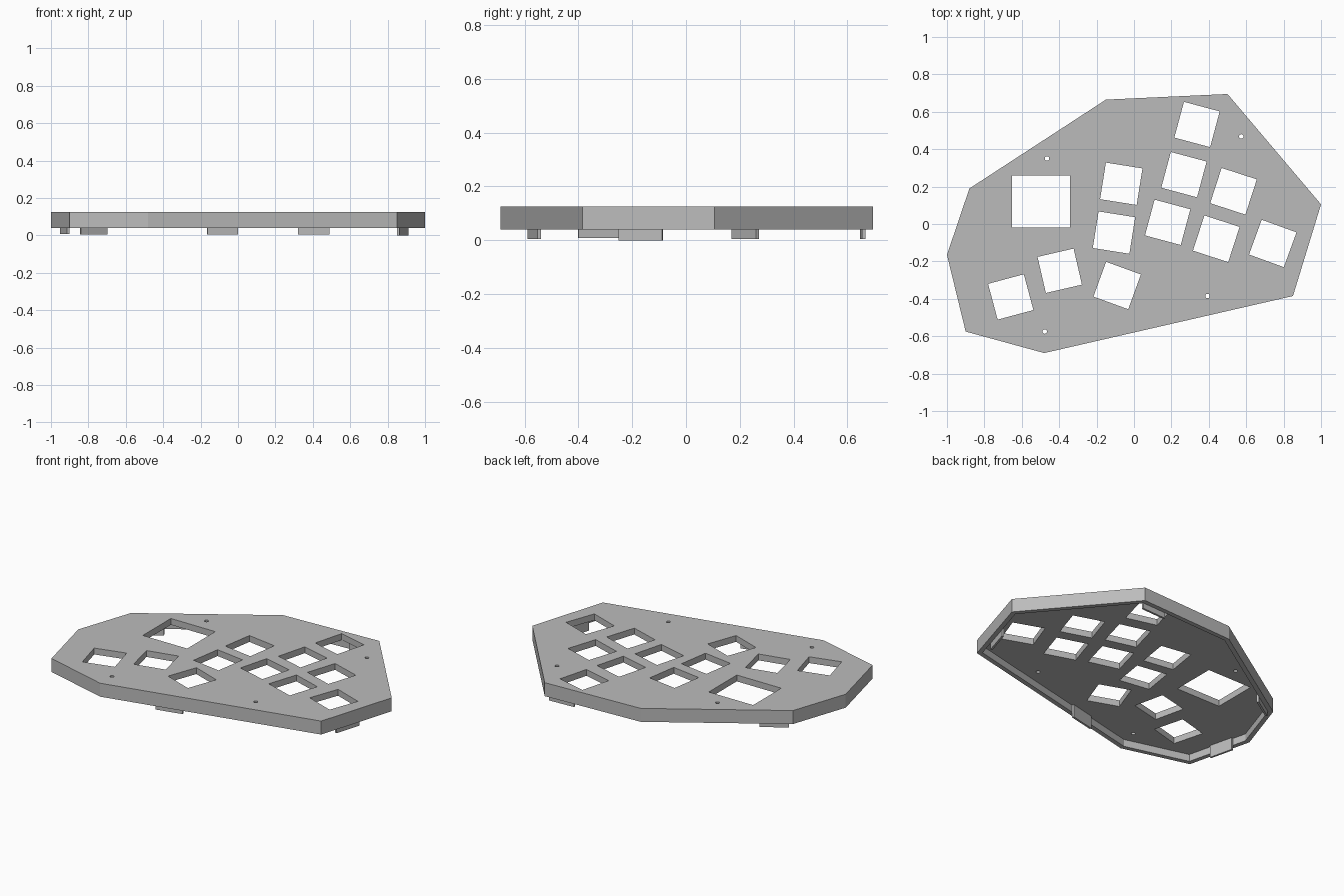
import bpy, bmesh, math
from mathutils import Vector, Matrix

cube = bpy.data.objects.get("Cube")
if cube:
    bpy.data.objects.remove(cube)

grey = bpy.data.materials.new("plain_grey")
grey.use_nodes = True
COLOUR = (0.5, 0.5, 0.5, 1)
grey.diffuse_color = COLOUR
grey.node_tree.nodes["Principled BSDF"].inputs["Base Color"].default_value = COLOUR

BASE, CEILING, TOP = 0.04, 0.085, 0.125
WALL = 0.028

# Outline, counter-clockwise
outline = [Vector(p) for p in [
    (-0.48, -0.69), (0.85, -0.385), (1.0, 0.105), (0.50, 0.695),
    (-0.15, 0.665), (-0.88, 0.19), (-1.0, -0.165), (-0.90, -0.575)]]


def add_prism(bm, points, z0, z1):
    low = [bm.verts.new((p[0], p[1], z0)) for p in points]
    high = [bm.verts.new((p[0], p[1], z1)) for p in points]
    bm.faces.new(low[::-1])
    bm.faces.new(high)
    n = len(points)
    for i in range(n):
        j = (i + 1) % n
        bm.faces.new((low[i], low[j], high[j], high[i]))


def make_object(name, bm):
    mesh = bpy.data.meshes.new(name)
    bm.to_mesh(mesh)
    bm.free()
    mesh.materials.append(grey)
    obj = bpy.data.objects.new(name, mesh)
    bpy.context.collection.objects.link(obj)
    return obj


def rectangle(x, y, w, h, angle=0):
    turn = Matrix.Rotation(math.radians(angle), 2)
    corners = [(-w, -h), (w, -h), (w, h), (-w, h)]
    return [Vector((x, y)) + turn @ (Vector(c) / 2) for c in corners]


def inset(points, d):
    """Move every edge inwards by d and intersect neighbours."""
    result = []
    for i, p in enumerate(points):
        a = (p - points[i - 1]).normalized()
        b = (points[(i + 1) % len(points)] - p).normalized()
        na, nb = Vector((-a.y, a.x)), Vector((-b.y, b.x))
        result.append(p + (na + nb) * d / (1 + na.dot(nb)))
    return result


# Shell, hollow from below
bm = bmesh.new()
add_prism(bm, outline, BASE, TOP)
shell = make_object("case_shell", bm)

bm = bmesh.new()
add_prism(bm, inset(outline, WALL), BASE - 0.1, CEILING)
cavity = make_object("cavity_cutter", bm)

# Key openings (x, y, angle), the large window and the screw holes
keys = [(0.337, 0.532, -15), (0.267, 0.264, -15), (0.18, 0.009, -15),
        (0.532, 0.175, -18), (0.44, -0.079, -18), (0.742, -0.104, -20),
        (-0.068, 0.215, -9), (-0.107, -0.046, -9), (-0.09, -0.329, -20),
        (-0.397, -0.25, 13), (-0.659, -0.39, 15)]
screws = [(-0.465, 0.35), (0.573, 0.468), (0.393, -0.385), (-0.477, -0.575)]
bm = bmesh.new()
for x, y, angle in keys:
    add_prism(bm, rectangle(x, y, 0.198, 0.198, angle), 0, 0.2)
add_prism(bm, rectangle(-0.496, 0.12, 0.31, 0.28), 0, 0.2)
for x, y in screws:
    ring = [(x + 0.012 * math.cos(k * math.tau / 16),
             y + 0.012 * math.sin(k * math.tau / 16)) for k in range(16)]
    add_prism(bm, ring, 0, 0.2)
holes = make_object("hole_cutter", bm)

for cutter in (cavity, holes):
    cutter.hide_render = True
    mod = shell.modifiers.new(cutter.name, 'BOOLEAN')
    mod.operation = 'DIFFERENCE'
    mod.solver = 'EXACT'
    mod.object = cutter
bpy.context.view_layer.objects.active = shell
for mod in list(shell.modifiers):
    bpy.ops.object.modifier_apply(modifier=mod.name)
for cutter in (cavity, holes):
    bpy.data.objects.remove(cutter)

# Clips standing along the inside of the wall: edge index, centre, bottom
clips = [("front_clip", 0, (-0.082, -0.57), 0.005),
         ("left_clip", 1, (0.88, -0.168), 0.0),
         ("back_clip", 3, (0.405, 0.66), 0.005),
         ("back_right_clip", 4, (-0.775, 0.225), 0.005),
         ("right_clip", 6, (-0.925, -0.325), 0.008)]
for name, i, centre, bottom in clips:
    start = outline[i]
    along = (outline[(i + 1) % len(outline)] - start).normalized()
    inward = Vector((-along.y, along.x))
    mid = start + along * (Vector(centre) - start).dot(along) + inward * (WALL + 0.006)
    angle = math.degrees(math.atan2(along.y, along.x))
    bm = bmesh.new()
    length = 0.155 if name == "right_clip" else 0.168
    add_prism(bm, rectangle(mid.x, mid.y, length, 0.0125, angle), bottom, CEILING + 0.001)
    make_object(name, bm)
